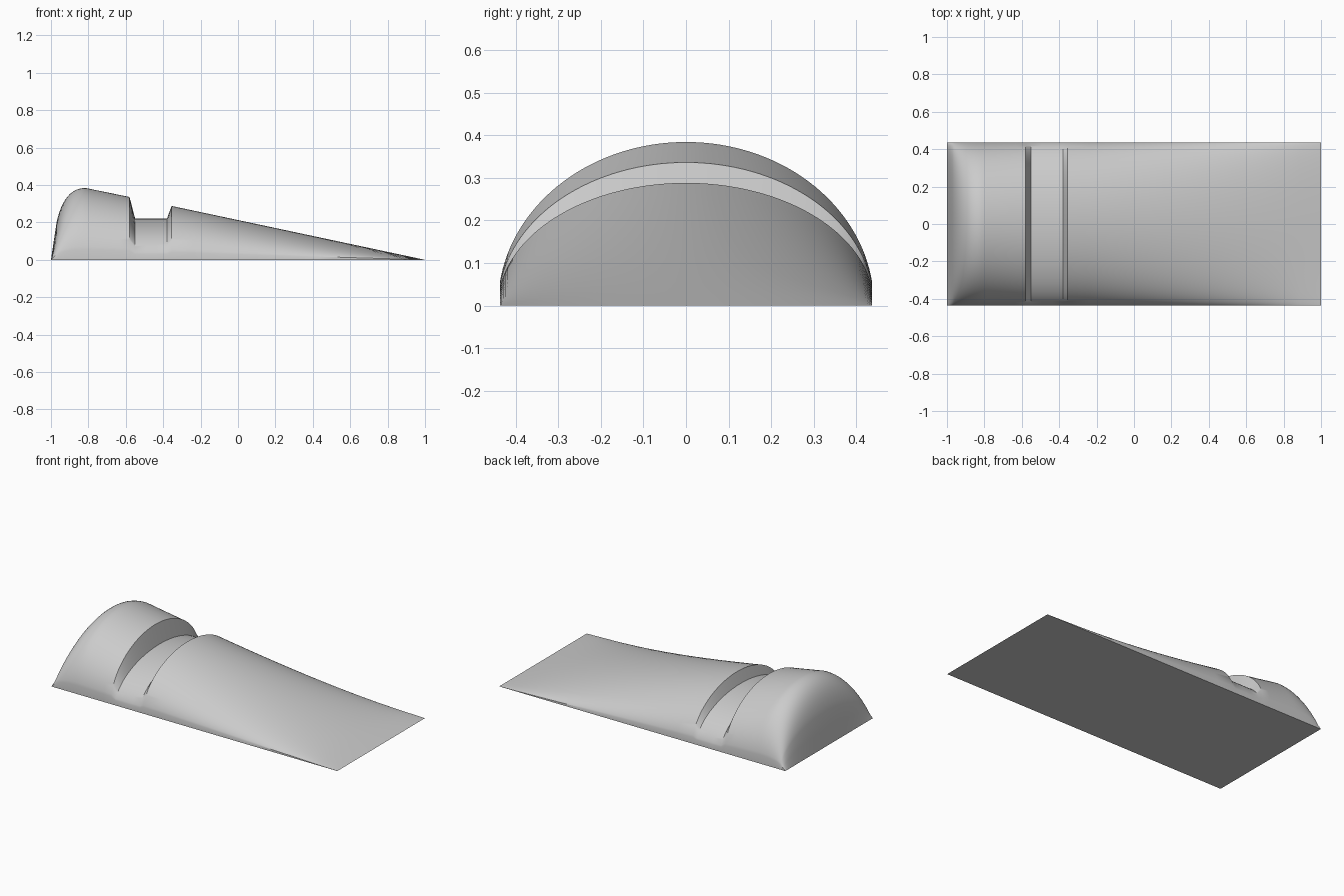
import bpy, bmesh, math

cube = bpy.data.objects.get("Cube")
if cube:
    bpy.data.objects.remove(cube, do_unlink=True)

HALF_WIDTH = 0.437   # half width of the base
RADIUS = 0.4415      # half axis of the elliptical arch, clipped by the base
ARC_STEPS = 64


def material(name, value):
    mat = bpy.data.materials.new(name)
    mat.use_nodes = True
    colour = (value, value, value, 1)
    mat.diffuse_color = colour
    mat.node_tree.nodes["Principled BSDF"].inputs["Base Color"].default_value = colour
    return mat


def bezier(p, q, r, steps):
    for i in range(steps + 1):
        t = i / steps
        yield tuple((1 - t) ** 2 * a + 2 * t * (1 - t) * b + t * t * c
                    for a, b, c in zip(p, q, r))


def line(p, q, steps):
    return [tuple(a + (b - a) * i / steps for a, b in zip(p, q)) for i in range(steps + 1)]


# Crown height along the length: rounded heel, sloped top, groove, long ramp
profile = [(-1, 0), (-0.985, 0.1)]
profile += bezier((-0.97, 0.2), (-0.93, 0.385), (-0.815, 0.384), 12)
profile += line((-0.79, 0.379), (-0.58, 0.336), 4)
profile += line((-0.55, 0.22), (-0.38, 0.22), 3)
profile += line((-0.355, 0.288), (1, 0), 12)


def arch(x, height):
    """Base corner, arch over the top, base corner."""
    limit = math.asin(HALF_WIDTH / RADIUS)
    points = [(x, -HALF_WIDTH, 0)]
    for i in range(ARC_STEPS + 1):
        a = limit * (2 * i / ARC_STEPS - 1)
        points.append((x, RADIUS * math.sin(a), height * math.cos(a)))
    return points + [(x, HALF_WIDTH, 0)]


# Loft the arches into the wedge body and close its flat underside
bm = bmesh.new()
rows = [[bm.verts.new(p) for p in arch(x, h)] for x, h in profile]
for a, b in zip(rows, rows[1:]):
    for i in range(len(a) - 1):
        bm.faces.new((a[i], b[i], b[i + 1], a[i + 1]))
bmesh.ops.remove_doubles(bm, verts=bm.verts, dist=0.00005)
bmesh.ops.holes_fill(bm, edges=[e for e in bm.edges if e.is_boundary], sides=0)
bmesh.ops.recalc_face_normals(bm, faces=bm.faces)

mesh = bpy.data.meshes.new("wedge_body")
bm.to_mesh(mesh)
bm.free()
mesh.materials.append(material("plain grey", 0.6))
body = bpy.data.objects.new("wedge_body", mesh)
bpy.context.collection.objects.link(body)
bpy.ops.object.select_all(action='DESELECT')
body.select_set(True)
bpy.context.view_layer.objects.active = body
bpy.ops.object.shade_smooth_by_angle(angle=math.radians(30))
